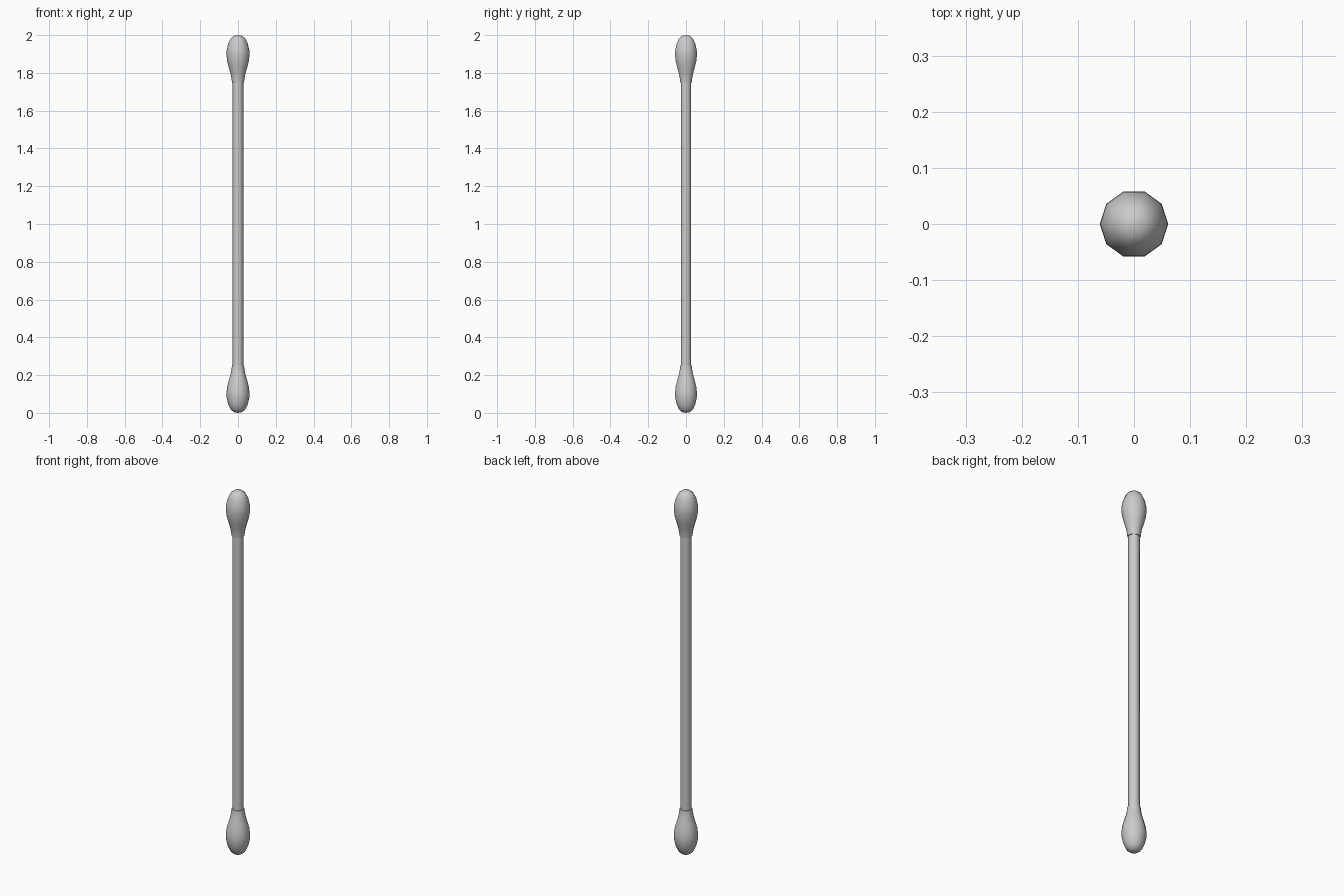
import bpy, math

if "Cube" in bpy.data.objects:
    bpy.data.objects.remove(bpy.data.objects["Cube"])

SIDES = 10


def lathe(name, profile):
    """Revolve (radius, z) points around z; a zero radius makes a pole."""
    verts, faces, rings = [], [], []
    for r, z in profile:
        n = SIDES if r > 0 else 1
        rings.append([len(verts) + i for i in range(n)])
        for i in range(n):
            a = 2 * math.pi * i / SIDES
            verts.append((r * math.cos(a), r * math.sin(a), z))
    for lo, hi in zip(rings, rings[1:]):
        for i in range(SIDES):
            j = (i + 1) % SIDES
            if len(lo) == 1:
                faces.append((lo[0], hi[j], hi[i]))
            elif len(hi) == 1:
                faces.append((lo[i], lo[j], hi[0]))
            else:
                faces.append((lo[i], lo[j], hi[j], hi[i]))
    mesh = bpy.data.meshes.new(name)
    mesh.from_pydata(verts, [], faces)
    obj = bpy.data.objects.new(name, mesh)
    bpy.context.collection.objects.link(obj)
    bpy.ops.object.select_all(action='DESELECT')
    obj.select_set(True)
    bpy.context.view_layer.objects.active = obj
    bpy.ops.object.shade_smooth_by_angle(angle=math.radians(50))
    return obj


# Thin straight stick, its ends buried in the tips
lathe("stick", [(0.028, 0.22), (0.028, 1.78)])

# Cotton tip: rounded bud narrowing to a collar around the stick
bud = [(0, 0), (0.022, 0.004), (0.039, 0.018), (0.052, 0.046),
       (0.06, 0.082), (0.061, 0.105), (0.057, 0.14), (0.048, 0.175),
       (0.039, 0.205), (0.034, 0.232), (0.032, 0.25), (0.027, 0.25)]
lathe("bottom_cotton_tip", bud)
lathe("top_cotton_tip", [(r, 2 - z) for r, z in reversed(bud)])
